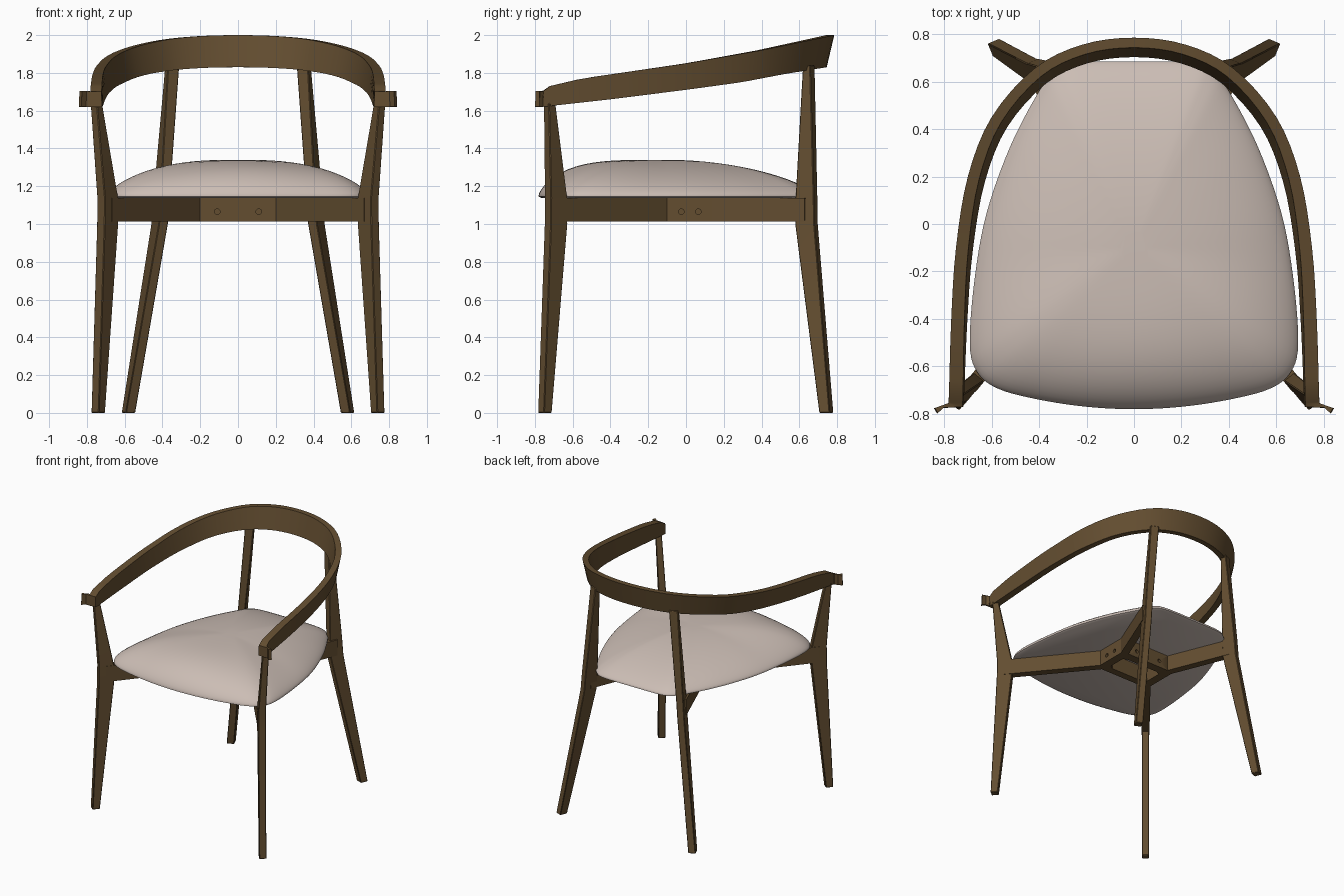
import bpy, bmesh, math
from mathutils import Vector

if "Cube" in bpy.data.objects:
    bpy.data.objects.remove(bpy.data.objects["Cube"])


def material(name, rgb):
    m = bpy.data.materials.new(name)
    m.use_nodes = True
    m.diffuse_color = (*rgb, 1)
    m.node_tree.nodes["Principled BSDF"].inputs["Base Color"].default_value = (*rgb, 1)
    return m


WOOD = material("dark_wood", (0.125, 0.075, 0.03))
FABRIC = material("beige_fabric", (0.60, 0.51, 0.46))


def loft(name, rings, mat, bevel=0.0, loop=False):
    """Skin a list of equal rings; cap the ends unless the rings form a loop."""
    bm = bmesh.new()
    vs = [[bm.verts.new(p) for p in ring] for ring in rings]
    n = len(rings[0])
    pairs = list(zip(vs, vs[1:])) + ([(vs[-1], vs[0])] if loop else [])
    for a, b in pairs:
        for i in range(n):
            j = (i + 1) % n
            bm.faces.new((a[i], a[j], b[j], b[i]))
    if not loop:
        bm.faces.new(vs[0])
        bm.faces.new(vs[-1])
    bmesh.ops.recalc_face_normals(bm, faces=bm.faces)
    me = bpy.data.meshes.new(name)
    bm.to_mesh(me)
    bm.free()
    me.materials.append(mat)
    ob = bpy.data.objects.new(name, me)
    bpy.context.collection.objects.link(ob)
    bpy.ops.object.select_all(action="DESELECT")
    ob.select_set(True)
    bpy.context.view_layer.objects.active = ob
    bpy.ops.object.shade_smooth_by_angle(angle=math.radians(35))
    if bevel:
        mod = ob.modifiers.new("soft_edges", "BEVEL")
        mod.width = bevel
        mod.segments = 1
    return ob


def spline(pts, steps, closed=False):
    """Catmull-Rom curve through plan points."""
    p = [Vector(q) for q in pts]
    n = len(p)
    at = (lambda i: p[i % n]) if closed else (lambda i: p[max(0, min(n - 1, i))])
    out = []
    for i in range(n if closed else n - 1):
        a, b, c, d = (at(i + k) for k in (-1, 0, 1, 2))
        for s in range(steps):
            t = s / steps
            out.append(0.5 * (2 * b + (c - a) * t + (2 * a - 5 * b + 4 * c - d) * t * t
                              + (3 * b - a - 3 * c + d) * t ** 3))
    return out if closed else out + [p[-1]]


def lerp_table(table, y):
    for (y0, a), (y1, b) in zip(table, table[1:]):
        if y <= y1:
            t = max(0, (y - y0) / (y1 - y0))
            return a + (b - a) * t
    return table[-1][1]


def mirror_path(half):
    return half + [(-x, y) for x, y in reversed(half) if x > 0]


# Legs: stations are x, y, z, radial length, tangential width
FRONT = [(.74, -.747, 0, .055, .052), (.69, -.688, 1.0, .115, .055),
         (.69, -.688, 1.14, .112, .055), (.75, -.722, 1.64, .046, .045)]
BACK = [(.58, .743, 0, .06, .055), (.415, .638, 1.0, .11, .052),
        (.405, .638, 1.14, .105, .053), (.348, .65, 1.84, .042, .065)]
HUB_FRONT, HUB_BACK = Vector((.223, -.12)), Vector((.218, .152))
RAIL_LOW, RAIL_HIGH = 1.012, 1.137

for sx, side in ((1, "left"), (-1, "right")):
    for end, stations, hub in (("front", FRONT, HUB_FRONT), ("back", BACK, HUB_BACK)):
        root = Vector(stations[1][:2])
        r = (root - hub).normalized()
        t = Vector((-r.y, r.x))
        rings = []
        for x, y, z, length, width in stations:
            c = Vector((x, y))
            corners = [c + r * length * a / 2 + t * width * b / 2
                       for a, b in ((1, 1), (-1, 1), (-1, -1), (1, -1))]
            rings.append([(sx * q.x, q.y, z) for q in corners])
        loft(f"{end}_leg_{side}", rings, WOOD, .004)

        # Diagonal rail from the hub to the leg
        rings = [[(sx * (c + t * w).x, (c + t * w).y, z)
                  for w, z in ((-.03, RAIL_LOW), (.03, RAIL_LOW),
                               (.03, RAIL_HIGH), (-.03, RAIL_HIGH))]
                 for c in (hub - r * .02, root)]
        loft(f"{end}_rail_{side}", rings, WOOD)

# Central hub joining the four rails
outer = mirror_path([(.19, .165), (.246, .14), (.246, -.1), (.2, -.14)])
inner = [(x * .72, y * .58) for x, y in outer]
hub_ob = loft("rail_hub", [[(x, y, z) for x, y in plan] for plan, z in
                           ((outer, RAIL_LOW), (outer, RAIL_HIGH),
                            (inner, RAIL_HIGH), (inner, RAIL_LOW))], WOOD, loop=True)

# Bolt recesses in the hub faces
bolts = [(x, y, True) for x in (-.11, .11) for y in (-.14, .165)]
bolts += [(x, y, False) for x in (-.246, .246) for y in (-.025, .065)]
for x, y, faces_y in bolts:
    turn = (math.pi / 2, 0, 0) if faces_y else (0, math.pi / 2, 0)
    bpy.ops.mesh.primitive_cylinder_add(vertices=16, radius=.015, depth=.04,
                                        location=(x, y, 1.065), rotation=turn)
    cutter = bpy.context.object
    cutter.hide_render = True
    mod = hub_ob.modifiers.new("recess", "BOOLEAN")
    mod.operation = "DIFFERENCE"
    mod.object = cutter
    bpy.context.view_layer.objects.active = hub_ob
    bpy.ops.object.modifier_apply(modifier=mod.name)
    bpy.data.objects.remove(cutter)

# Curved arm and back band, rising and leaning outward towards the back
TOP = [(-.76, 1.70), (-.72, 1.73), (-.55, 1.77), (0, 1.85), (.4, 1.92), (.785, 2.0)]
LOW = [(-.76, 1.62), (-.4, 1.66), (0, 1.71), (.3, 1.75), (.55, 1.795), (.785, 1.83)]
half = [(.783, -.755), (.78, -.72), (.77, -.4), (.75, -.1), (.70, .2),
        (.60, .45), (.42, .655), (.22, .755), (0, .785)]
path = spline(mirror_path(half), 4)
rings = []
for i, p in enumerate(path):
    d = (path[min(i + 1, len(path) - 1)] - path[max(i - 1, 0)]).normalized()
    inward = Vector((-d.y, d.x))
    k = (p.y + .755) / 1.54
    thick = .06 - .018 * k
    lean = .004 + .036 * k
    zt, zb = lerp_table(TOP, p.y), lerp_table(LOW, p.y)
    rings.append([(*(p + inward * o), z) for o, z in
                  ((0, zt), (thick, zt), (thick + lean, zb), (lean, zb))])
loft("arm_and_back_band", rings, WOOD, .005)

# Domed seat cushion, fuller at the front
half = [(0, .685), (.25, .68), (.335, .645), (.4, .56), (.52, .33), (.62, .05),
        (.67, -.22), (.692, -.5), (.66, -.625), (.57, -.695), (.4, -.74),
        (.2, -.77), (0, -.78)]
outline = spline(half + [(-x, y) for x, y in reversed(half[1:-1])], 5, closed=True)
centre = Vector((0, -.1))


def cushion_ring(s, base=None):
    ring = []
    for p in outline:
        d = p - centre
        front = max(0, -d.y / d.length)
        power = 1.9 + 2.1 * front ** 2
        z = base if base else 1.153 + .187 * (1 - s ** power) ** .72
        ring.append((*(centre + d * s), z))
    return ring


rings = [cushion_ring(.975, 1.137), cushion_ring(1, 1.145)]
rings += [cushion_ring(math.cos(math.pi / 2 * k / 18)) for k in range(18)]
loft("seat_cushion", rings, FABRIC)
